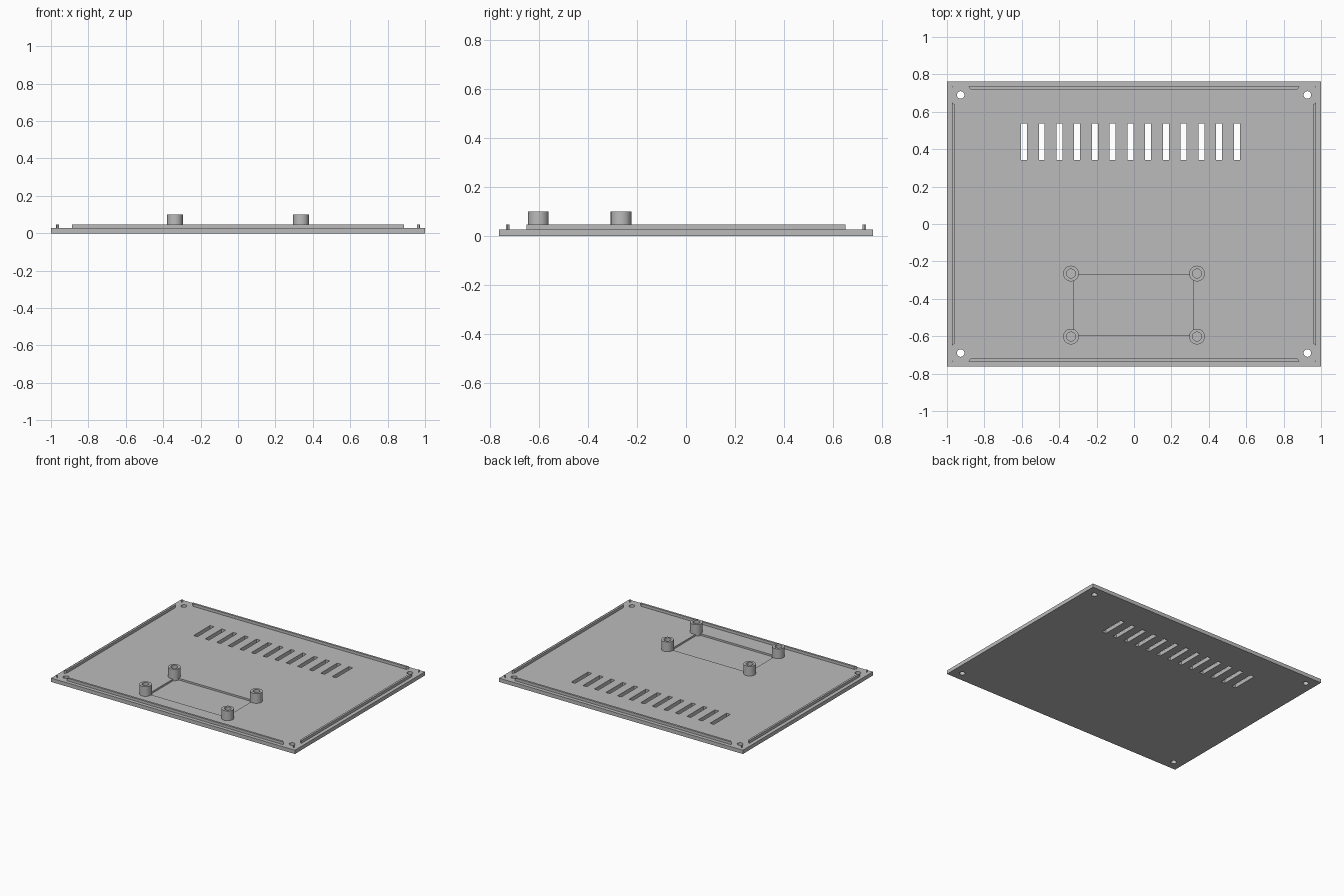
import bpy, math

if "Cube" in bpy.data.objects:
    bpy.data.objects.remove(bpy.data.objects["Cube"], do_unlink=True)

grey = bpy.data.materials.new("plain grey")
grey.use_nodes = True
grey.diffuse_color = (0.5, 0.5, 0.5, 1)
bsdf = next(n for n in grey.node_tree.nodes if n.type == 'BSDF_PRINCIPLED')
bsdf.inputs["Base Color"].default_value = (0.5, 0.5, 0.5, 1)
bsdf.inputs["Roughness"].default_value = 0.6


def finish(name):
    ob = bpy.context.object
    ob.name = name
    ob.data.materials.append(grey)
    return ob


def box(name, x0, x1, y0, y1, z0, z1):
    bpy.ops.mesh.primitive_cube_add(size=1, location=((x0 + x1) / 2, (y0 + y1) / 2, (z0 + z1) / 2))
    bpy.context.object.scale = (x1 - x0, y1 - y0, z1 - z0)
    bpy.ops.object.transform_apply(location=True, scale=True, rotation=False)
    return finish(name)


def cylinder(name, x, y, radius, z0, z1):
    bpy.ops.mesh.primitive_cylinder_add(vertices=48, radius=radius, depth=z1 - z0,
                                        location=(x, y, (z0 + z1) / 2))
    bpy.ops.object.transform_apply(location=True, scale=True, rotation=False)
    return finish(name)


def cut(ob, cutters):
    """Subtract each cutter, then discard it."""
    bpy.ops.object.select_all(action='DESELECT')
    bpy.context.view_layer.objects.active = ob
    ob.select_set(True)
    for c in cutters:
        mod = ob.modifiers.new("cut", 'BOOLEAN')
        mod.operation, mod.solver, mod.object = 'DIFFERENCE', 'EXACT', c
        bpy.ops.object.modifier_apply(modifier=mod.name)
        bpy.data.objects.remove(c, do_unlink=True)
    bpy.ops.object.shade_smooth_by_angle(angle=math.radians(30))


HX, HY = 1.0, 0.762
PLATE, RIDGE, POST = 0.028, 0.048, 0.1
corners = [(sx * 0.927, sy * 0.69) for sx in (-1, 1) for sy in (-1, 1)]

# Base plate with screw holes, a row of vents and a shallow pocket
plate = box("base_plate", -HX, HX, -HY, HY, 0, PLATE)
cutters = [cylinder("cutter", x, y, 0.02, -0.1, 0.1) for x, y in corners]
for i in range(13):
    x = -0.588 + i * 0.0948
    cutters.append(box("cutter", x - 0.016, x + 0.016, 0.342, 0.536, -0.1, 0.1))
cutters.append(box("cutter", -0.32, 0.318, -0.593, -0.272, 0.015, 0.1))
cut(plate, cutters)

# Locating lip inside the rim, cleared around each screw hole
outer, inner = 0.027, 0.042
lip = box("locating_lip", -HX + outer, HX - outer, -HY + outer, HY - outer, PLATE - 0.002, RIDGE)
cutters = [box("cutter", -HX + inner, HX - inner, -HY + inner, HY - inner, -0.1, 0.1)]
cutters += [cylinder("cutter", x, y, 0.06, -0.1, 0.1) for x, y in corners]
cut(lip, cutters)

# Hollow standoffs at the pocket corners
for side, x in (("right", -0.337), ("left", 0.337)):
    for end, y in (("front", -0.602), ("back", -0.265)):
        post = cylinder(f"standoff_{end}_{side}", x, y, 0.042, 0.01, POST)
        cut(post, [cylinder("cutter", x, y, 0.024, PLATE, 0.2)])
